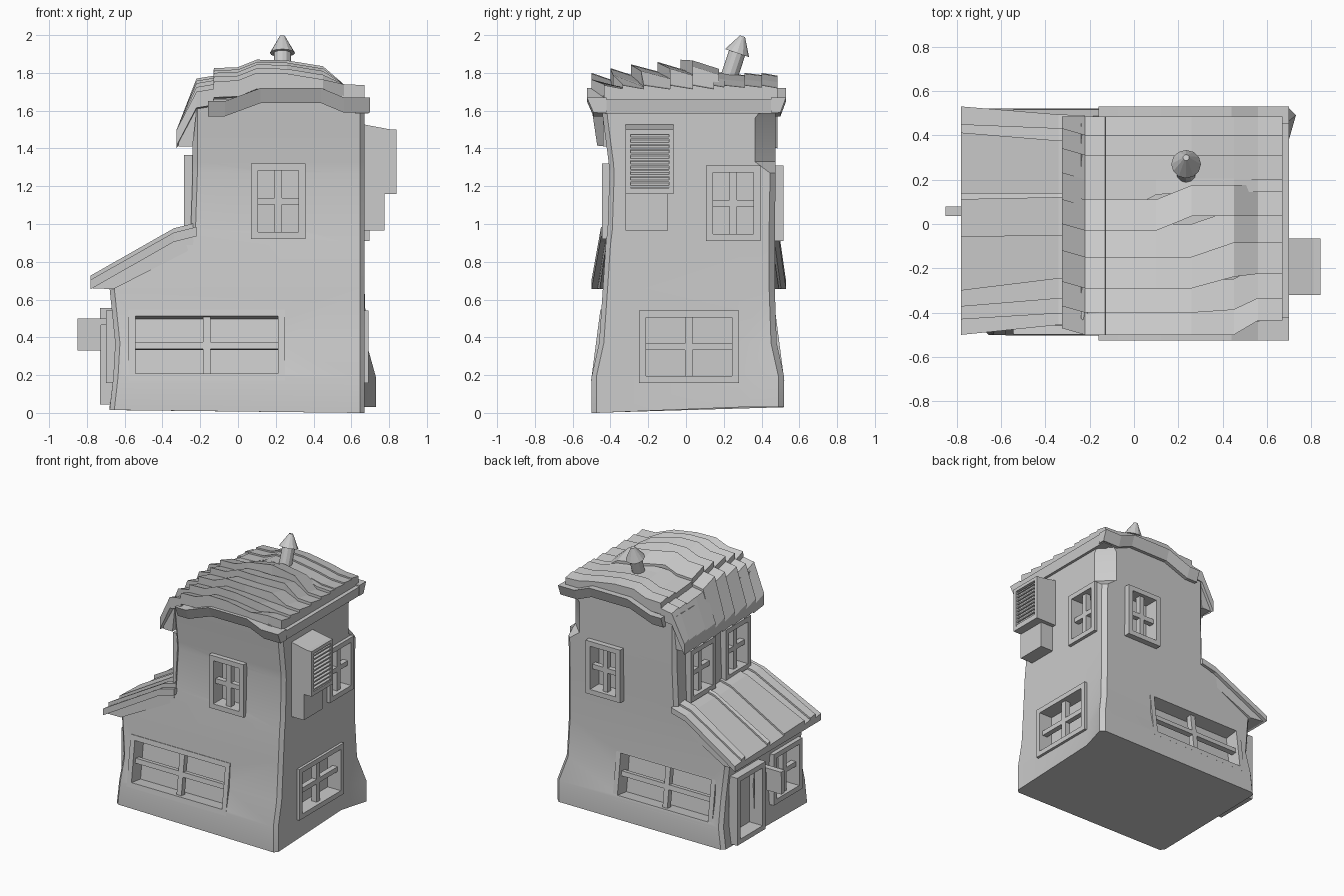
import bpy, bmesh, math
from mathutils import Matrix, Vector

if "Cube" in bpy.data.objects:
    bpy.data.objects.remove(bpy.data.objects["Cube"])


def finish(name, bm, smooth=False):
    bmesh.ops.recalc_face_normals(bm, faces=bm.faces)
    me = bpy.data.meshes.new(name)
    bm.to_mesh(me)
    bm.free()
    ob = bpy.data.objects.new(name, me)
    bpy.context.collection.objects.link(ob)
    if smooth:
        for p in me.polygons:
            p.use_smooth = True
    return ob


def loft(bm, sections):
    """Closed solid through a list of equal-length cross-sections."""
    rings = [[bm.verts.new(p) for p in s] for s in sections]
    n = len(rings[0])
    for a, b in zip(rings, rings[1:]):
        for i in range(n):
            j = (i + 1) % n
            bm.faces.new((a[i], a[j], b[j], b[i]))
    bm.faces.new(rings[0][::-1])
    bm.faces.new(rings[-1])


def box(bm, x0, x1, y0, y1, z0, z1, mat=Matrix()):
    m = Matrix.LocRotScale(Vector(((x0 + x1) / 2, (y0 + y1) / 2, (z0 + z1) / 2)), None,
                           Vector((x1 - x0, y1 - y0, z1 - z0)))
    bmesh.ops.create_cube(bm, size=1, matrix=mat @ m)


# House body: stacked chamfered rings (x0, x1, y0, y1, z, back-right x flare, back-right chamfer)
RINGS = [(-.68, .67, -.50, .52, .03, .06, .03), (-.66, .67, -.50, .52, .19, .06, .03),
         (-.65, .67, -.46, .48, .37, .01, .03), (-.68, .67, -.44, .47, .66, 0, .03),
         (-.36, .67, -.425, .47, .89, 0, .03), (-.25, .67, -.415, .47, .97, 0, .03),
         (-.24, .67, -.405, .475, 1.27, 0, .03), (-.24, .67, -.41, .475, 1.33, 0, .11),
         (-.24, .67, -.44, .475, 1.56, 0, .11), (-.24, .67, -.45, .475, 1.66, 0, .03)]
sections = []
for k, (x0, x1, y0, y1, z, f, cb) in enumerate(RINGS):
    c = .025
    zr, zl = (0, .015) if k == 0 else (z, z)
    sections.append([(x0 + c, y0, zl), (x1 - c, y0, zr), (x1, y0 + c, zr), (x1, .28, z),
                     (x1 + f, y1 - cb, z), (x1 + f - cb, y1, z), (x0 + c, y1, z),
                     (x0, y1 - c, z), (x0, y0 + c, zl)])
bm = bmesh.new()
loft(bm, sections)
body = finish("house_body", bm, True)

# Windows: local frame u across, -v outward, w up; openings are cut from the body
cut = bmesh.new()
SIDES = {"front": 0, "right": 90, "back": 180, "left": -90}


def window(name, side, u, z, w, h, wall, tilt=0, depth=.07, cross=True, b=.037):
    c = {"front": (u, -wall), "back": (-u, wall), "right": (wall, u), "left": (-wall, u)}[side]
    if side == "back":
        c = (u, wall)
    m = (Matrix.Translation((*c, z)) @ Matrix.Rotation(math.radians(SIDES[side]), 4, 'Z')
         @ Matrix.Rotation(tilt, 4, 'X'))
    bm = bmesh.new()
    for s in (-1, 1):
        e = s * (w / 2 - b / 2)
        box(bm, e - b / 2, e + b / 2, -.04, .03, -h / 2, h / 2, m)
        e = s * (h / 2 - b / 2)
        box(bm, -w / 2 + b, w / 2 - b, -.04, .03, e - b / 2, e + b / 2, m)
    if cross:
        box(bm, -.02, .02, -.012, .03, -h / 2 + b, h / 2 - b, m)
        box(bm, -w / 2 + b, w / 2 - b, -.012, .028, -.018, .018, m)
    finish(name, bm)
    box(cut, -w / 2 + b, w / 2 - b, -.15, depth, -h / 2 + b, h / 2 - b, m)


window("front_shop_window", "front", -.165, .355, .83, .38, .438, -.13)
window("back_shop_window", "back", -.165, .355, .83, .38, .456, -.13)
window("front_upper_window", "front", .213, 1.12, .29, .4, .405)
window("back_upper_window", "back", .335, 1.11, .29, .4, .475)
window("right_lower_window", "right", .015, .35, .53, .385, .65)
window("right_upper_window", "right", .25, 1.11, .29, .4, .655)
window("left_lower_window", "left", -.22, .35, .34, .385, .66)
window("left_upper_window_back", "left", .2, 1.17, .3, .39, .245)
window("left_upper_window_front", "left", -.22, 1.17, .3, .39, .245)
window("door_frame", "left", .26, .3, .34, .51, .69, cross=False)
cutter = finish("opening_cutter", cut)
cutter.hide_render = True
mod = body.modifiers.new("openings", 'BOOLEAN')
mod.object, mod.operation, mod.solver = cutter, 'DIFFERENCE', 'EXACT'
bpy.context.view_layer.objects.active = body
body.select_set(True)
bpy.ops.object.modifier_apply(modifier="openings")
bpy.data.objects.remove(cutter)
bpy.ops.object.shade_smooth_by_angle(angle=math.radians(30))

# Filling under the main roof, including the left mansard
prof = [(-.24, 1.41), (-.315, 1.41), (-.315, 1.46), (-.21, 1.67), (-.03, 1.69), (.1, 1.73),
        (.4, 1.73), (.55, 1.68), (.65, 1.66), (.65, 1.6), (-.22, 1.6)]
bm = bmesh.new()
loft(bm, [[(x, y, z) for x, z in prof] for y in (-.44, .46)])
finish("roof_core", bm)

# Main roof: overlapping shingle rows, each jogging backward at its bend
ROWY = [-.5, -.40, -.29, -.15, -.03, .08, .2, .31, .40, .485]
PEAK = [1.80, 1.825, 1.845, 1.858, 1.87, 1.81, 1.80, 1.80, 1.80]
JOG = [.45, .43, .37, .26, .12, .02, 0, 0, 0]
bm = bmesh.new()
for i, (p, j) in enumerate(zip(PEAK, JOG)):
    yf, yb = ROWY[i], ROWY[i + 1] + .03
    d = .065 if i < 6 else 0
    pts = [(-.325, 1.50, .03), (-.22, p - .1, .0), (-.13, p - .085, 0), (-.128, p - .045, 0),
           (0, p - .04, 0), (.1, p, 0), (.26, p - .004, 0), (.45, p - .035, 0),
           (.56, 1.74, 0), (.67, 1.735, 0)]
    secs = []
    for x, z, dy in pts:
        t = min(1, max(0, (x - j) / .1))
        a = yf + dy + d * t
        b = min(yb + dy + (d * t if i < 5 else 0), .485)
        drop = (.045 if x < .5 else .025) if i < 5 else .015
        secs.append([(x, a, z), (x, b, z - drop), (x, b, z - .1), (x, a, z - .085)])
    loft(bm, secs)
finish("roof_shingles", bm)

# Cornice: humped fascia front and back, straight band on the right
bm = bmesh.new()
HUMP = [(-.16, 1.65), (-.07, 1.65), (.12, 1.72), (.44, 1.72), (.56, 1.67), (.70, 1.67)]
for y_in, y_top, y_low in ((-.42, -.525, -.49), (.45, .53, .50)):
    loft(bm, [[(x, y_in, z), (x, y_top, z), (x, y_low, z - .08), (x, y_in, z - .08)]
              for x, z in HUMP])
loft(bm, [[(.62, y, 1.66), (.70, y, 1.66), (.69, y, 1.585), (.62, y, 1.585)] for y in (-.47, .49)])
finish("cornice", bm)

# Lean-to roof: solid wedge under fanned sloping planks
bm = bmesh.new()
wedge = [(-.77, .66), (-.66, .655), (-.24, .87), (-.23, .97), (-.34, .93), (-.77, .685)]
loft(bm, [[(x, (-.425 if s < 0 else .46) + s * max(0, -x - .34) * .1, z) for x, z in wedge]
          for s in (-1, 1)])
finish("lean_to_core", bm)
WALL_Y = [-.45, -.40, -.33, -.24, -.05, .12, .14, .37, .43, .49]
EAVE_Y = [-.5, -.43, -.37, -.30, -.055, .11, .14, .41, .45, .53]
bm = bmesh.new()
for i in range(9):
    secs = []
    for x, z, t in ((-.22, .985, 0), (-.34, .955, .1), (-.78, .705, 1)):
        a, b = [WALL_Y[k] * (1 - t) + EAVE_Y[k] * t for k in (i, i + 1)]
        up = .022 * (i % 2)
        secs.append([(x, a, z + up), (x, b, z - .008 + up), (x, b, z - .05), (x, a, z - .05)])
    loft(bm, secs)
finish("lean_to_planks", bm)

# Leaning chimney with a conical cap
axis = Vector((0, .33, 1)).normalized()
rot = Vector((0, 0, 1)).rotation_difference(axis).to_matrix().to_4x4()
eave = Vector((.235, .27, 1.905))
bm = bmesh.new()
for r1, r2, lo, hi in ((.045, .045, -.18, .01), (.067, .014, 0, .094)):
    bmesh.ops.create_cone(bm, cap_ends=True, segments=12, radius1=r1, radius2=r2, depth=hi - lo,
                          matrix=Matrix.Translation(eave + axis * (lo + hi) / 2) @ rot)
finish("chimney", bm)

# Wall ventilator with louvres and the box below it
bm = bmesh.new()
loft(bm, [[(.65, y, 1.16), (.81, y, 1.16), (.81, y, 1.5), (.65, y, 1.53)] for y in (-.32, -.065)])
for y0, y1, z0, z1 in ((-.32, -.295, 1.16, 1.5), (-.09, -.065, 1.16, 1.5),
                       (-.295, -.09, 1.16, 1.19), (-.295, -.09, 1.475, 1.5)):
    box(bm, .80, .84, y0, y1, z0, z1)
for k in range(10):
    z = 1.2 + k * .0285
    loft(bm, [[(.80, y, z + .012), (.835, y, z - .006), (.835, y, z + .004), (.80, y, z + .022)]
              for y in (-.295, -.09)])
finish("wall_ventilator", bm)
bm = bmesh.new()
box(bm, .65, .775, -.32, -.095, .965, 1.16)
finish("ventilator_base", bm)

# Hanging sign beside the door
bm = bmesh.new()
box(bm, -.85, -.64, .035, .08, .465, .5)
box(bm, -.85, -.725, .04, .075, .33, .465)
finish("hanging_sign", bm)
